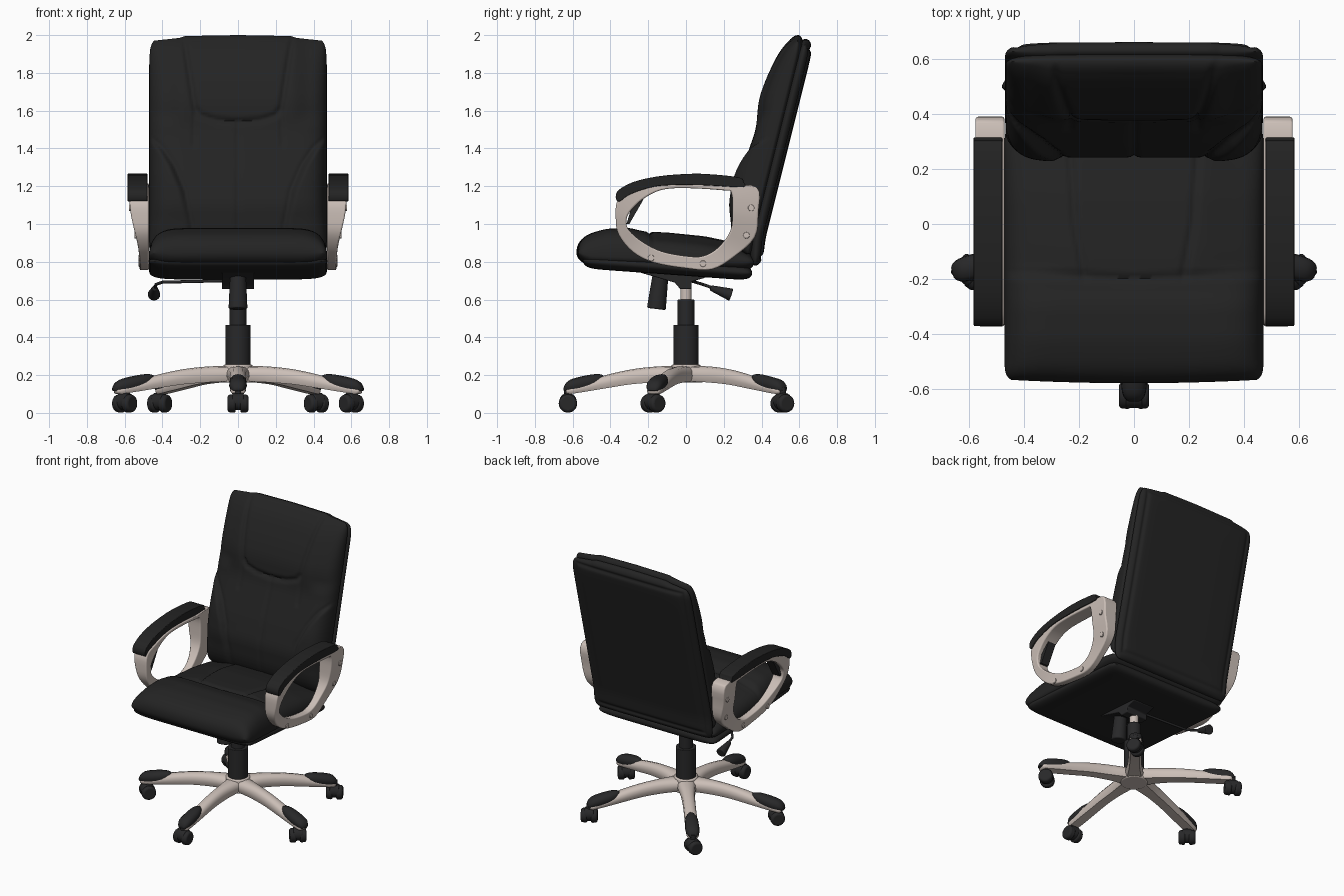
import bpy, bmesh, math
from mathutils import Vector, Matrix

if "Cube" in bpy.data.objects:
    bpy.data.objects.remove(bpy.data.objects["Cube"])


def material(name, rgb):
    m = bpy.data.materials.new(name)
    m.diffuse_color = (*rgb, 1)
    m.use_nodes = True
    m.node_tree.nodes["Principled BSDF"].inputs["Base Color"].default_value = m.diffuse_color
    return m


LEATHER = material("black leather", (0.017, 0.017, 0.017))
PLASTIC = material("black plastic", (0.021, 0.021, 0.022))
SILVER = material("warm silver", (0.60, 0.52, 0.475))


def finish(bm, name, mat, bevel=0, segs=3, angle=40):
    bmesh.ops.recalc_face_normals(bm, faces=bm.faces)
    me = bpy.data.meshes.new(name)
    bm.to_mesh(me)
    bm.free()
    ob = bpy.data.objects.new(name, me)
    bpy.context.collection.objects.link(ob)
    me.materials.append(mat)
    if bevel:
        b = ob.modifiers.new("bevel", 'BEVEL')
        b.width, b.segments, b.limit_method = bevel, segs, 'ANGLE'
        b.angle_limit = math.radians(35)
    bpy.ops.object.select_all(action='DESELECT')
    ob.select_set(True)
    bpy.context.view_layer.objects.active = ob
    bpy.ops.object.shade_smooth_by_angle(angle=math.radians(angle))
    return ob


def lerp(a, b, t):
    return a + (b - a) * t


def step(t):
    t = max(0, min(1, t))
    return t * t * (3 - 2 * t)


def interp(tab, h=0.0):
    def lin(x):
        if x <= tab[0][0]:
            return tab[0][1]
        for (a, fa), (b, fb) in zip(tab, tab[1:]):
            if x <= b:
                return lerp(fa, fb, (x - a) / (b - a))
        return tab[-1][1]
    return lambda x: (lin(x - h) + lin(x) + lin(x + h)) / 3


def seam(x, y, pts):
    """distance from a point to a polyline"""
    p, best = Vector((x, y)), 9
    for a, b in zip(pts, pts[1:]):
        a, b = Vector(a), Vector(b)
        t = max(0, min(1, (p - a).dot(b - a) / (b - a).length_squared))
        best = min(best, (p - a.lerp(b, t)).length)
    return best


def groove(d, depth=0.012, w=0.011):
    return depth * math.exp(-(d / w) ** 2)


def pillow(name, mat, nu, nv, pos):
    """two grids joined along their border; pos(u, v, roundness, side)"""
    bm = bmesh.new()
    for side in (0, 1):
        rows = []
        for j in range(nv + 1):
            v = math.sin(math.pi / 2 * (2 * j / nv - 1))
            row = []
            for i in range(nu + 1):
                u = math.sin(math.pi / 2 * (2 * i / nu - 1))
                f = math.sqrt(max(0, (1 - abs(u) ** 9) * (1 - abs(v) ** 16)))
                row.append(bm.verts.new(pos(u, v, f, side)))
            rows.append(row)
        for a, b in zip(rows, rows[1:]):
            for i in range(nu):
                bm.faces.new((a[i], a[i + 1], b[i + 1], b[i]))
    bmesh.ops.remove_doubles(bm, verts=bm.verts, dist=1e-5)
    return finish(bm, name, mat, angle=70)


def loft(name, mat, rings, bevel=0, closed=False, angle=40):
    bm = bmesh.new()
    rs = [[bm.verts.new(p) for p in r] for r in rings]
    n = len(rs[0])
    for a, b in zip(rs, rs[1:] + rs[:1] if closed else rs[1:]):
        for i in range(n):
            bm.faces.new((a[i], a[(i + 1) % n], b[(i + 1) % n], b[i]))
    if not closed:
        bm.faces.new(rs[0])
        bm.faces.new(rs[-1])
    return finish(bm, name, mat, bevel, angle=angle)


def prism(name, mat, prof, x0, x1, bevel=0):
    return loft(name, mat, [[(x, y, z) for y, z in prof] for x in (x0, x1)], bevel)


def rod(name, mat, a, b, r1, r2=None, bevel=0, n=28):
    a, b = Vector(a), Vector(b)
    q = (b - a).to_track_quat('Z', 'Y')
    rings = []
    for c, r in ((a, r1), (b, r1 if r2 is None else r2)):
        rings.append([c + q @ Vector((r * math.cos(t), r * math.sin(t), 0))
                      for t in (2 * math.pi * i / n for i in range(n))])
    return loft(name, mat, rings, bevel)


def catmull(pts, k, closed=True):
    out, n = [], len(pts)
    for i in range(n if closed else n - 1):
        ids = [(i + d) % n if closed else max(0, min(n - 1, i + d)) for d in (-1, 0, 1, 2)]
        p = [Vector(pts[j]) for j in ids]
        for s in range(k):
            t = s / k
            out.append(0.5 * (2 * p[1] + (p[2] - p[0]) * t + (2 * p[0] - 5 * p[1] + 4 * p[2] - p[3]) * t * t
                              + (3 * p[1] - p[0] - 3 * p[2] + p[3]) * t ** 3))
    return out if closed else out + [Vector(pts[-1])]


# Backrest: padded front cushion with wings and headrest, plus rear shell
rear = interp([(0.78, 0.41), (0.92, 0.42), (1.92, 0.67), (2.0, 0.68)], 0.03)
front = interp([(0.84, 0.28), (0.95, 0.25), (1.1, 0.24), (1.25, 0.28), (1.4, 0.335), (1.5, 0.37),
                (1.66, 0.385), (1.76, 0.42), (1.88, 0.475), (1.95, 0.515), (2.0, 0.55)], 0.03)
wing = interp([(0.85, 0.235), (1.0, 0.245), (1.18, 0.28), (1.31, 0.335), (1.4, 0.395), (1.45, 0.45), (1.48, 0.55)])
top_edge = interp([(0, 2.0), (0.28, 1.995), (0.31, 1.985), (0.45, 1.97), (0.47, 1.96)])
HEAD = [(0.29, 2.0), (0.25, 1.75), (0.23, 1.62), (0.2, 1.575), (0.12, 1.55), (0, 1.54)]
BACK_SEAMS = ([(0, 1.54), (0, 0.85)], [(0.23, 1.6), (0.235, 1.42)])


def back_cushion(u, v, f, side):
    x = u * (0.468 - 0.025 * abs(v) ** 30)
    z = lerp(0.84, top_edge(abs(x)), 0.5 + 0.5 * v)
    edge = rear(z) - 0.085
    if side:
        return x, lerp(edge, rear(z) - 0.05, f), z
    ax, y = abs(x), front(z)
    y -= step((ax - wing(z)) / 0.04) * lerp(0.01, 0.035, step((z - 1.0) / 0.3))
    y += groove(ax - wing(z), 0.01) + groove(seam(ax, z, HEAD), 0.018, 0.014)
    y += sum(groove(seam(ax, z, s), 0.009) for s in BACK_SEAMS)
    y += 0.02 * step((ax - 0.28) / 0.1) * step((z - 1.5) / 0.1)
    return x, lerp(edge, y, f), z


def back_shell(u, v, f, side):
    x = u * (0.47 - 0.03 * abs(v) ** 30)
    z = lerp(0.78, top_edge(abs(x)) - 0.02, 0.5 + 0.5 * v)
    d = min(0.47 - abs(x), z - 0.78, 1.97 - z)
    y = rear(z) - groove(d - 0.045, 0.012, 0.012) if side else rear(z) - 0.08
    return x, lerp(rear(z) - 0.045, y, f), z


pillow("back_cushion", LEATHER, 110, 130, back_cushion)
pillow("back_shell", LEATHER, 80, 100, back_shell)

# Seat: top cushion with front roll, over a flatter base
seat_top = interp([(-0.58, 0.93), (-0.52, 0.95), (-0.42, 0.975), (-0.3, 0.98), (-0.22, 0.96), (-0.1, 0.955),
                   (0.1, 0.935), (0.36, 0.88)], 0.02)
seat_edge = interp([(-0.58, 0.85), (-0.5, 0.83), (0.36, 0.80)])
SEAT_SEAMS = ([(0.18, -0.19), (0.215, 0.0), (0.235, 0.3)], [(0, -0.2), (0.2, -0.19), (0.47, -0.175)])


def seat_cushion(u, v, f, side):
    x = u * (0.472 - 0.025 * abs(v) ** 30)
    y = lerp(-0.58 + 0.012 * u * u, 0.36, 0.5 + 0.5 * v)
    e = seat_edge(y)
    if side:
        return x, y, lerp(e, e - 0.055, f)
    z = seat_top(y) - 0.03 * step((abs(x) - 0.2) / 0.2) * step((y + 0.22) / 0.08)
    z -= sum(groove(seam(abs(x), y, s), 0.013, 0.012) for s in SEAT_SEAMS)
    return x, y, lerp(e, z, f)


def seat_base(u, v, f, side):
    x = u * (0.47 - 0.03 * abs(v) ** 30)
    y = lerp(-0.545, 0.35, 0.5 + 0.5 * v)
    bottom = lerp(0.765, 0.70, (y + 0.545) / 0.895)
    return x, y, lerp(bottom + 0.04, bottom if side else bottom + 0.085, f)


pillow("seat_cushion", LEATHER, 110, 100, seat_cushion)
pillow("seat_base", LEATHER, 50, 50, seat_base)

# Armrests: silver ring, leather pad, inner liner and bolts on both sides
RING = [(-.36, 1.13, -.30, 1.06), (-.372, 1.03, -.315, 1.01), (-.355, .94, -.30, .965), (-.28, .85, -.23, .905),
        (-.17, .795, -.13, .855), (0, .765, 0, .83), (.14, .76, .09, .83), (.26, .83, .17, .875),
        (.365, .93, .235, .965), (.383, 1.06, .247, 1.07), (.375, 1.195, .24, 1.165), (.2, 1.205, .2, 1.178),
        (0, 1.215, 0, 1.19), (-.15, 1.205, -.13, 1.18), (-.28, 1.17, -.23, 1.13)]
PAD = [(-.37, 1.13), (-.362, 1.175), (-.28, 1.222), (-.15, 1.252), (0, 1.265), (.12, 1.264), (.28, 1.247),
       (.305, 1.222), (.30, 1.195), (.1, 1.205), (-.1, 1.205), (-.2, 1.19), (-.3, 1.155), (-.35, 1.12)]
BOLTS = [(.345, 1.085), (.32, .94), (.09, .79), (-.185, .82)]
outer_x = interp([(0.8, 0.52), (0.88, 0.527), (0.95, 0.545), (1.05, 0.568), (1.15, 0.578)], 0.02)
for s, tag in ((1, "right"), (-1, "left")):
    rings = []
    for oy, oz, iy, iz in catmull([Vector(r) for r in RING], 4):
        rings.append([(s * 0.472, oy, oz), (s * outer_x(oz), oy, oz), (s * outer_x(iz), iy, iz), (s * 0.472, iy, iz)])
    loft("arm_ring_" + tag, SILVER, rings, 0.008, closed=True)
    prism("arm_pad_" + tag, LEATHER, [tuple(p) for p in catmull(PAD, 3)], s * 0.48, s * 0.584, 0.022)
    prism("arm_liner_" + tag, PLASTIC, [(-.315, 1.0), (-.3, 1.0), (-.225, 1.13), (-.27, 1.15)], s * 0.48, s * 0.54)
    for y, z in BOLTS:
        x = outer_x(z)
        rod("arm_bolt_" + tag, SILVER, (s * (x - 0.02), y, z), (s * (x + 0.006), y, z), 0.017, bevel=0.003, n=16)

# Tilt mechanism, tension knob and height lever
prism("mechanism_plate", PLASTIC, [(-.25, .76), (.1, .745), (.1, .715), (.03, .695), (.03, .655), (-.03, .655),
                                   (-.06, .69), (-.25, .745)], -0.085, 0.085, 0.006)
rod("tension_knob", PLASTIC, (0, -0.135, 0.73), (0, -0.157, 0.55), 0.042, 0.05, 0.008)
LEVER = [(-0.05, 0.02, 0.70), (-0.40, 0.05, 0.692), (-0.435, 0.09, 0.68), (-0.44, 0.16, 0.655)]
for a, b in zip(LEVER, LEVER[1:]):
    rod("height_lever", PLASTIC, a, b, 0.008, n=12)
rod("lever_handle", PLASTIC, (-0.44, 0.13, 0.662), (-0.445, 0.24, 0.625), 0.014, 0.034, 0.006, 16)

# Gas column
rod("column_rod", SILVER, (0, 0, 0.58), (0, 0, 0.68), 0.03)
rod("column_upper", PLASTIC, (0, 0, 0.44), (0, 0, 0.60), 0.045, bevel=0.004)
rod("column_lower", PLASTIC, (0, 0, 0.2), (0, 0, 0.465), 0.067, bevel=0.004)
rod("base_hub", SILVER, (0, 0, 0.16), (0, 0, 0.255), 0.09, 0.078, 0.008)

# Five-star base: curved legs, black end caps and twin-wheel casters
LEG = [(0, .07, .248, .165), (.1, .058, .248, .165), (.2, .046, .243, .16), (.32, .042, .228, .15),
       (.45, .042, .2, .13), (.56, .043, .168, .113), (.65, .04, .14, .1), (.672, .03, .13, .105)]
CAP = [(.465, .012, .2, .17), (.485, .03, .205, .15), (.53, .043, .203, .135), (.6, .047, .19, .12),
       (.65, .043, .175, .115), (.675, .032, .155, .115), (.685, .018, .135, .118)]
SECTION = [(-.75, 0), (-1, .35), (-.92, .7), (-.6, .93), (0, 1), (.6, .93), (.92, .7), (1, .35), (.75, 0)]


def spoke(name, mat, stations, ang, k):
    rot = Matrix.Rotation(ang, 3, 'Z')
    rings = []
    for r, w, zt, zb in catmull([Vector(s) for s in stations], 3, False):
        rings.append([rot @ Vector((r * k, a * w, lerp(zb, zt, h))) for a, h in SECTION])
    loft(name, mat, rings, angle=50)


def caster(x, y, turn):
    ax = Vector((math.cos(turn), math.sin(turn), 0))
    c = Vector((x, y, 0.05))
    for d in (-1, 1):
        rod("caster_wheel", PLASTIC, c + ax * d * 0.012, c + ax * d * 0.055, 0.05, 0.046, 0.012)
    rod("caster_hood", PLASTIC, c - ax * 0.03 + Vector((0, 0, .01)), c + ax * 0.03 + Vector((0, 0, .01)), 0.046, bevel=0.006)
    rod("caster_stem", PLASTIC, (x, y, 0.06), (x, y, 0.135), 0.02, n=16)


for deg, k, cx, cy, turn in ((-90, 0.945, 0, -0.625, 0), (-15, 1, 0.6, -0.175, 40), (195, 1, -0.6, -0.175, 140),
                             (51, 0.98, 0.415, 0.51, 30), (129, 0.98, -0.415, 0.51, 150)):
    spoke("base_leg", SILVER, LEG, math.radians(deg), k)
    spoke("leg_cap", PLASTIC, CAP, math.radians(deg), k)
    caster(cx, cy, math.radians(turn))
